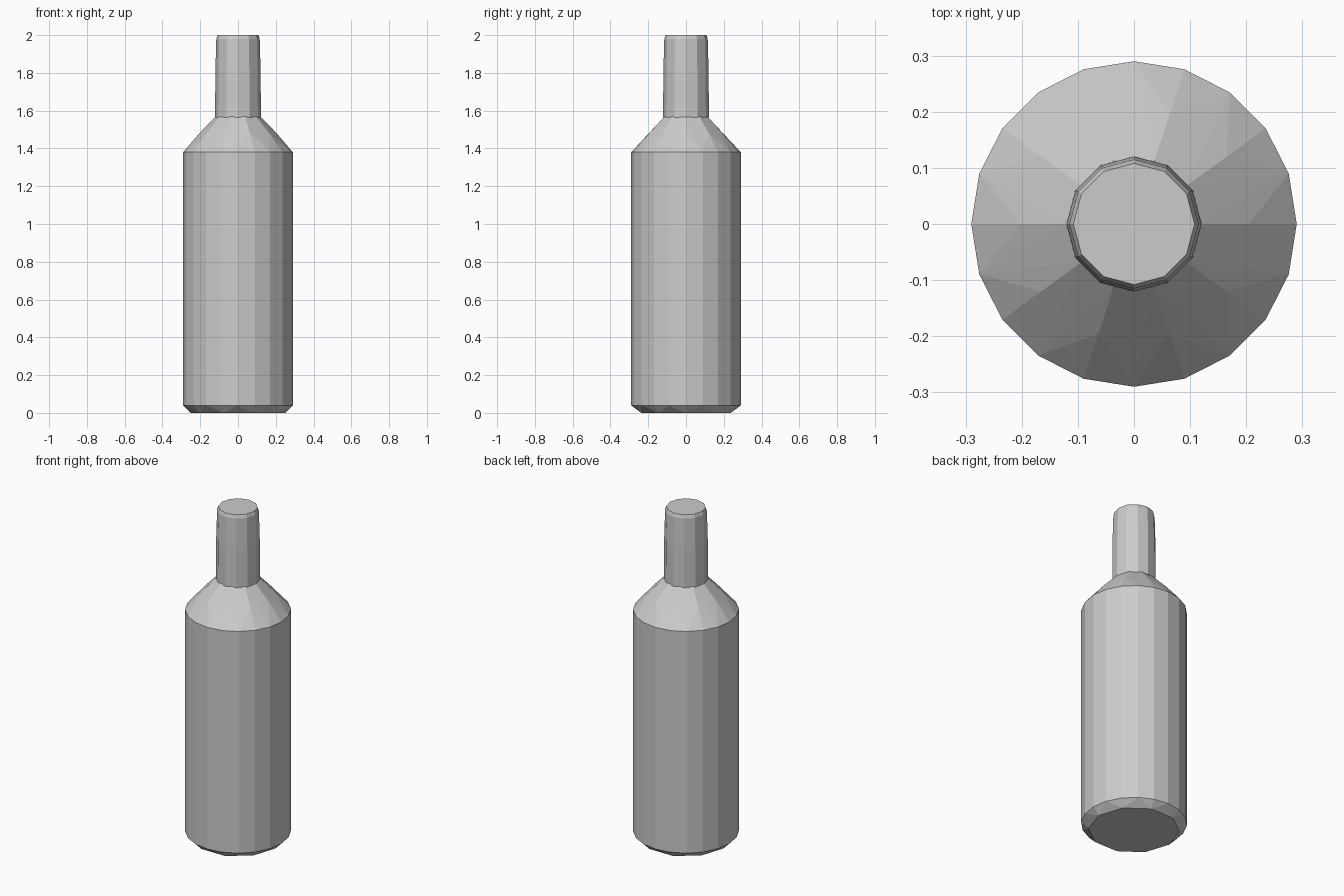
import bpy, bmesh, math

cube = bpy.data.objects.get("Cube")
if cube:
    bpy.data.objects.remove(cube, do_unlink=True)

grey = bpy.data.materials.new("plain_grey")
grey.diffuse_color = (0.6, 0.6, 0.6, 1)
grey.use_nodes = True
for node in grey.node_tree.nodes:
    if node.type == 'BSDF_PRINCIPLED':
        node.inputs["Base Color"].default_value = (0.6, 0.6, 0.6, 1)


def faceted_part(name, rings):
    """Wrap flat facets around stacked rings of (sides, radius, height)."""
    bm = bmesh.new()
    for sides, radius, height in rings:
        for i in range(sides):
            a = math.tau * i / sides
            bm.verts.new((radius * math.cos(a), radius * math.sin(a), height))
    bmesh.ops.convex_hull(bm, input=bm.verts[:])
    loose = [v for v in bm.verts if not v.link_faces]
    bmesh.ops.delete(bm, geom=loose, context='VERTS')
    # Merge the flat triangles of the caps and walls
    bmesh.ops.dissolve_limit(bm, angle_limit=math.radians(1),
                             verts=bm.verts[:], edges=bm.edges[:])
    bmesh.ops.recalc_face_normals(bm, faces=bm.faces[:])
    mesh = bpy.data.meshes.new(name)
    bm.to_mesh(mesh)
    bm.free()
    mesh.materials.append(grey)
    obj = bpy.data.objects.new(name, mesh)
    bpy.context.collection.objects.link(obj)
    return obj


# Bevelled base, straight wall and sloping shoulder
faceted_part("bottle_body", [
    (10, 0.25, 0.0), (20, 0.29, 0.04), (20, 0.29, 1.38),
    (10, 0.205, 1.48), (10, 0.118, 1.57),
])

# Closed neck, narrowing a little towards the rim
faceted_part("bottle_neck", [
    (12, 0.121, 1.565), (12, 0.12, 1.8), (12, 0.115, 1.98), (12, 0.108, 2.0),
])
